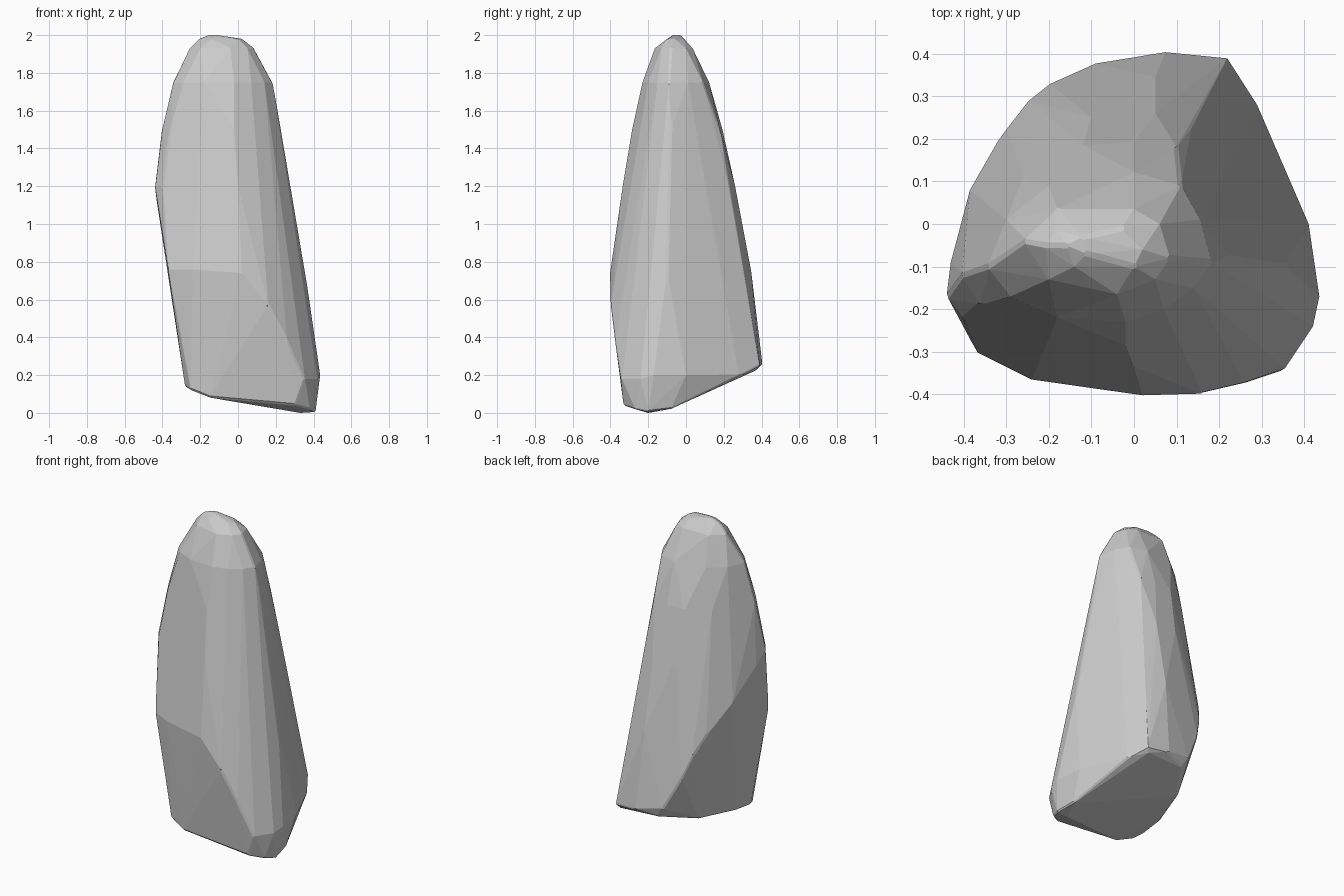
import bpy, bmesh, math

# Horizontal outlines of the upper stone: height -> (x, y) points
rings = {
    1.2: [(-.44, -.17), (-.40, -.225), (-.22, -.31), (0, -.335), (.1, -.30), (.21, -.21),
          (.275, -.1), (.25, 0), (.135, .225), (.05, .26), (-.1, .25), (-.26, .17), (-.385, .01)],
    1.5: [(-.405, -.12), (-.36, -.19), (-.2, -.265), (-.02, -.285), (.17, -.17),
          (.228, -.08), (.1, .18), (0, .193), (-.12, .185), (-.26, .11)],
    1.75: [(-.345, -.1), (-.29, -.17), (-.18, -.22), (-.02, -.23), (.07, -.2), (.14, -.15),
           (.182, -.09), (.155, .01), (.11, .09), (0, .122), (-.2, .09), (-.3, .01)],
    1.93: [(-.26, -.04), (-.2, -.13), (-.04, -.165), (.05, -.13), (.085, -.08), (.06, .0),
           (.0, .035), (-.18, .035)],
    1.98: [(-.21, -.05), (-.14, -.1), (.0, -.1), (.02, -.06), (-.03, -.01), (-.18, -.015)],
    2.0: [(-.16, -.05), (-.11, -.07), (-.12, -.03)],
}

# Edge where the front face turns under
front_ridge = [(-.37, -.30, .76), (-.24, -.365, .76), (.02, -.402, .74), (.16, -.398, .57),
               (.26, -.375, .38), (.35, -.345, .18)]
# Edge where the left and back faces turn under
left_ridge = [(-.43, -.09, 1.12), (-.385, .08, .94), (-.3, .225, .76), (-.25, .29, .64),
              (-.2, .33, .5), (-.1, .375, .3)]
# Right and back lower rim
rim = [(.355, -.1, .75), (.31, -.24, .7), (.435, -.17, .2), (.42, -.24, .18), (.41, 0, .2),
       (.285, .29, .2), (.22, .39, .25), (.08, .405, .26), (.05, .345, .75)]
# Sloping underside
base = [(.41, -.2, .005), (.33, -.2, 0), (.39, -.08, .02), (.38, -.27, .02), (.3, -.33, .04),
        (-.15, -.335, .08), (-.25, -.31, .12), (-.28, -.25, .14), (-.28, -.1, .16),
        (-.2, .15, .18), (.2, .37, .225), (-.06, .36, .235)]

points = [(x, y, z) for z, ring in rings.items() for x, y in ring]
points += front_ridge + left_ridge + rim + base

# Wrap the points in a faceted hull and merge nearly flat facets
bm = bmesh.new()
for p in points:
    bm.verts.new(p)
bmesh.ops.convex_hull(bm, input=bm.verts)
loose = [v for v in bm.verts if not v.link_faces]
bmesh.ops.delete(bm, geom=loose, context='VERTS')
bmesh.ops.dissolve_limit(bm, angle_limit=math.radians(3), verts=bm.verts, edges=bm.edges)
bmesh.ops.recalc_face_normals(bm, faces=bm.faces)

mesh = bpy.data.meshes.new("standing_rock")
bm.to_mesh(mesh)
bm.free()
rock = bpy.data.objects.new("standing_rock", mesh)
bpy.context.collection.objects.link(rock)

# Slightly worn edges
bevel = rock.modifiers.new("worn_edges", 'BEVEL')
bevel.width = .008
bevel.segments = 1
bevel.limit_method = 'ANGLE'
bevel.angle_limit = math.radians(30)
